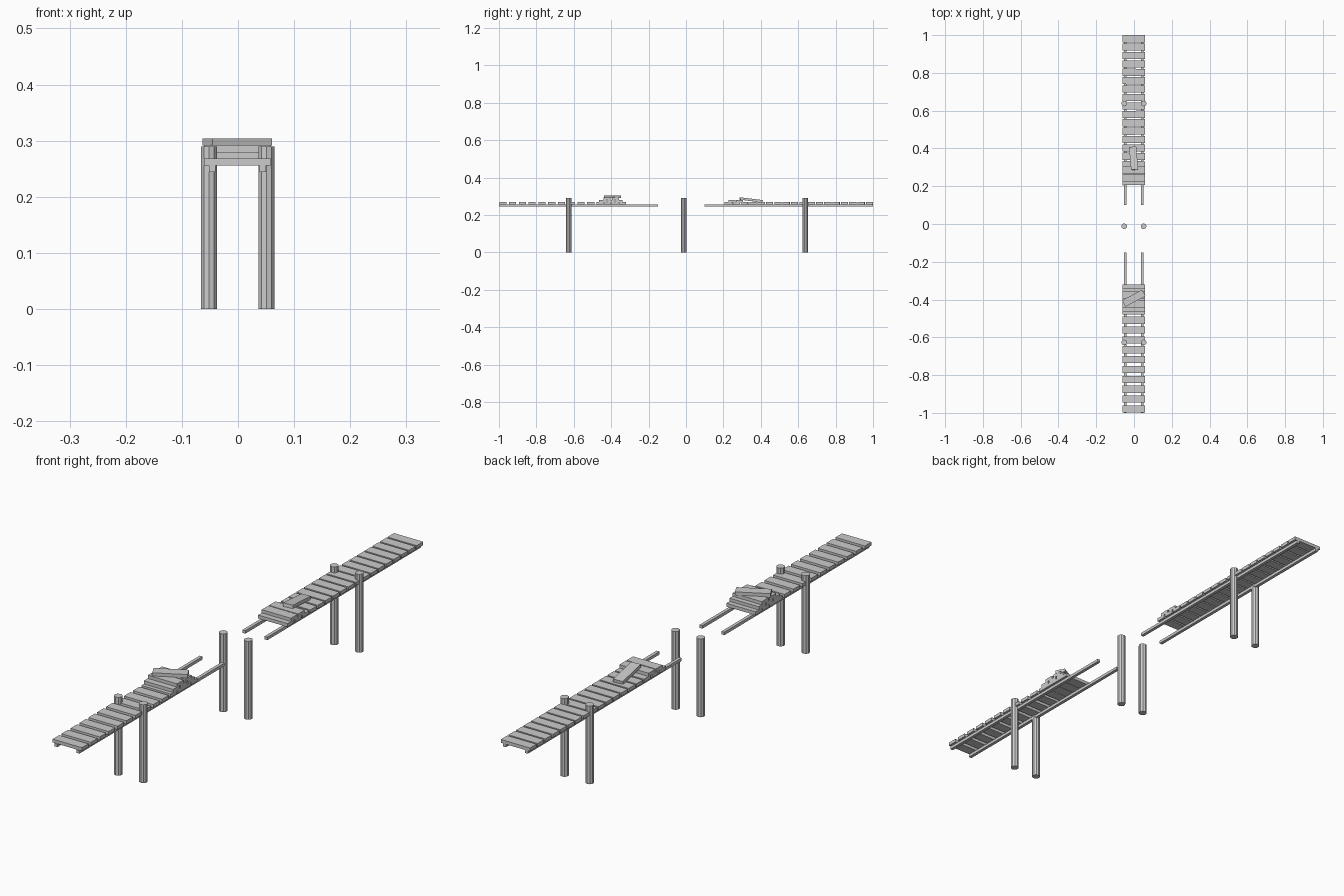
import bpy, bmesh, math, random
from mathutils import Matrix

if "Cube" in bpy.data.objects:
    bpy.data.objects.remove(bpy.data.objects["Cube"])

random.seed(4)
T = 0.0125          # plank thickness
DECK = 0.2555       # underside of the deck


def box(name, size, loc, turn=0.0, tilt=0.0):
    bm = bmesh.new()
    bmesh.ops.create_cube(bm, size=1.0, matrix=Matrix.Diagonal((*size, 1)))
    me = bpy.data.meshes.new(name)
    bm.to_mesh(me)
    bm.free()
    ob = bpy.data.objects.new(name, me)
    ob.location = loc
    ob.rotation_euler = (tilt, 0, turn)
    bpy.context.collection.objects.link(ob)
    return ob


def plank(name, y, layer=0, width=0.038, length=0.12, turn=0.0):
    z = DECK + T * (layer + 0.5) - 0.0005 * layer
    return box(name, (length, width, T), (-0.001, y, z), turn)


# Round support posts in three pairs
for y in (-0.627, -0.012, 0.638):
    for x in (-0.052, 0.051):
        bpy.ops.mesh.primitive_cylinder_add(vertices=10, radius=0.015, depth=0.29,
                                            location=(x, y, 0.145))
        bpy.context.object.name = "post"

# Deck rails, broken in the middle
for x in (-0.046, 0.044):
    for y0, y1 in ((-1.0, -0.15), (0.1, 1.0)):
        box("rail", (0.012, y1 - y0, 0.011), (x, (y0 + y1) / 2, DECK - 0.0055))

# Deck planks on the front half, spaced openly
for i in range(10):
    plank("front_deck_plank", -0.979 + i * 0.0522)
for y in (-0.459, -0.42, -0.38, -0.34):
    plank("front_deck_plank", y)

# Deck planks on the back half, closer together
for i in range(18):
    plank("back_deck_plank", 0.981 - i * 0.0445, turn=random.uniform(-0.01, 0.01) if 0 < i else 0)

# Stack of spare planks on the front half
for y in (-0.445, -0.402, -0.358):
    plank("stacked_plank", y, 1)
for y in (-0.422, -0.376):
    plank("stacked_plank", y, 2)
plank("top_plank", -0.393, 3, turn=math.radians(28))

# Loose planks on the back half, one leaning
for y in (0.245, 0.287):
    plank("loose_plank", y, 1)
box("leaning_plank", (0.038, 0.122, T), (-0.002, 0.348, 0.2805),
    turn=math.radians(5), tilt=math.radians(-7))
